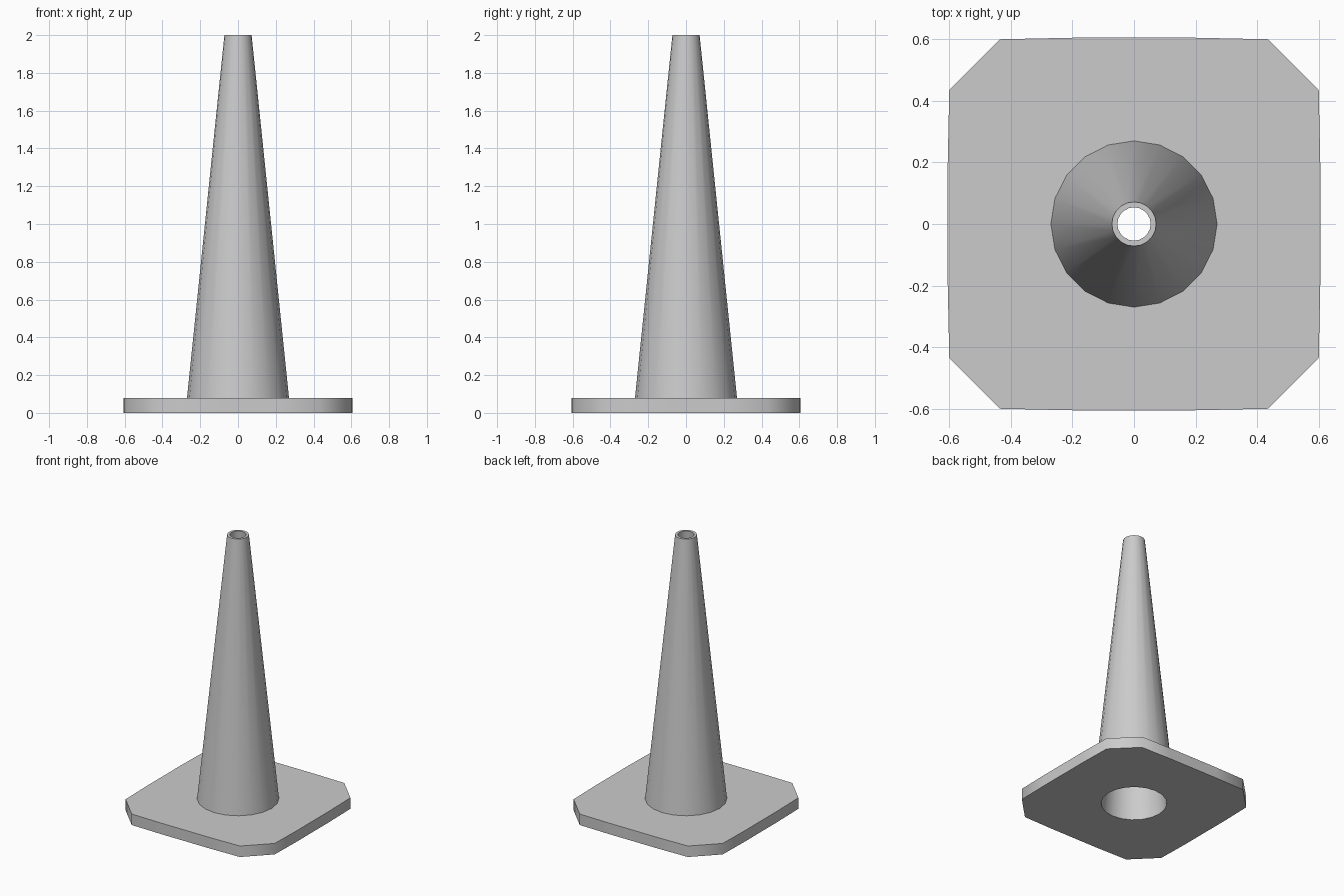
import bpy, bmesh, math

if "Cube" in bpy.data.objects:
    bpy.data.objects.remove(bpy.data.objects["Cube"])

SIDES = 20


def circle(radius, z):
    return [(radius * math.cos(2 * math.pi * i / SIDES),
             radius * math.sin(2 * math.pi * i / SIDES), z) for i in range(SIDES)]


def plate(z):
    # one octant outline of the cut-corner base, mirrored into all quadrants
    quarter = [(0.605, 0), (0.605, 0.197), (0.6, 0.435),
               (0.435, 0.6), (0.197, 0.605)]
    pts = []
    for _ in range(4):
        pts += [(x, y, z) for x, y in quarter]
        quarter = [(-y, x) for x, y in quarter]
    return pts


# closed loft: foot hole, base plate, cone outside, rim, cone inside
loops = [circle(0.217, 0), plate(0), plate(0.08),
         circle(0.27, 0.08), circle(0.072, 2), circle(0.054, 2)]

bm = bmesh.new()
rings = [[bm.verts.new(p) for p in loop] for loop in loops]
for a, b in zip(rings, rings[1:] + rings[:1]):
    for i in range(SIDES):
        j = (i + 1) % SIDES
        bm.faces.new((a[i], a[j], b[j], b[i]))
bmesh.ops.recalc_face_normals(bm, faces=bm.faces[:])

mesh = bpy.data.meshes.new("traffic_cone")
bm.to_mesh(mesh)
bm.free()
cone = bpy.data.objects.new("traffic_cone", mesh)
bpy.context.collection.objects.link(cone)

# smooth round the sides, crisp at plate edges and rim
bpy.context.view_layer.objects.active = cone
cone.select_set(True)
bpy.ops.object.shade_smooth_by_angle(angle=math.radians(60))
